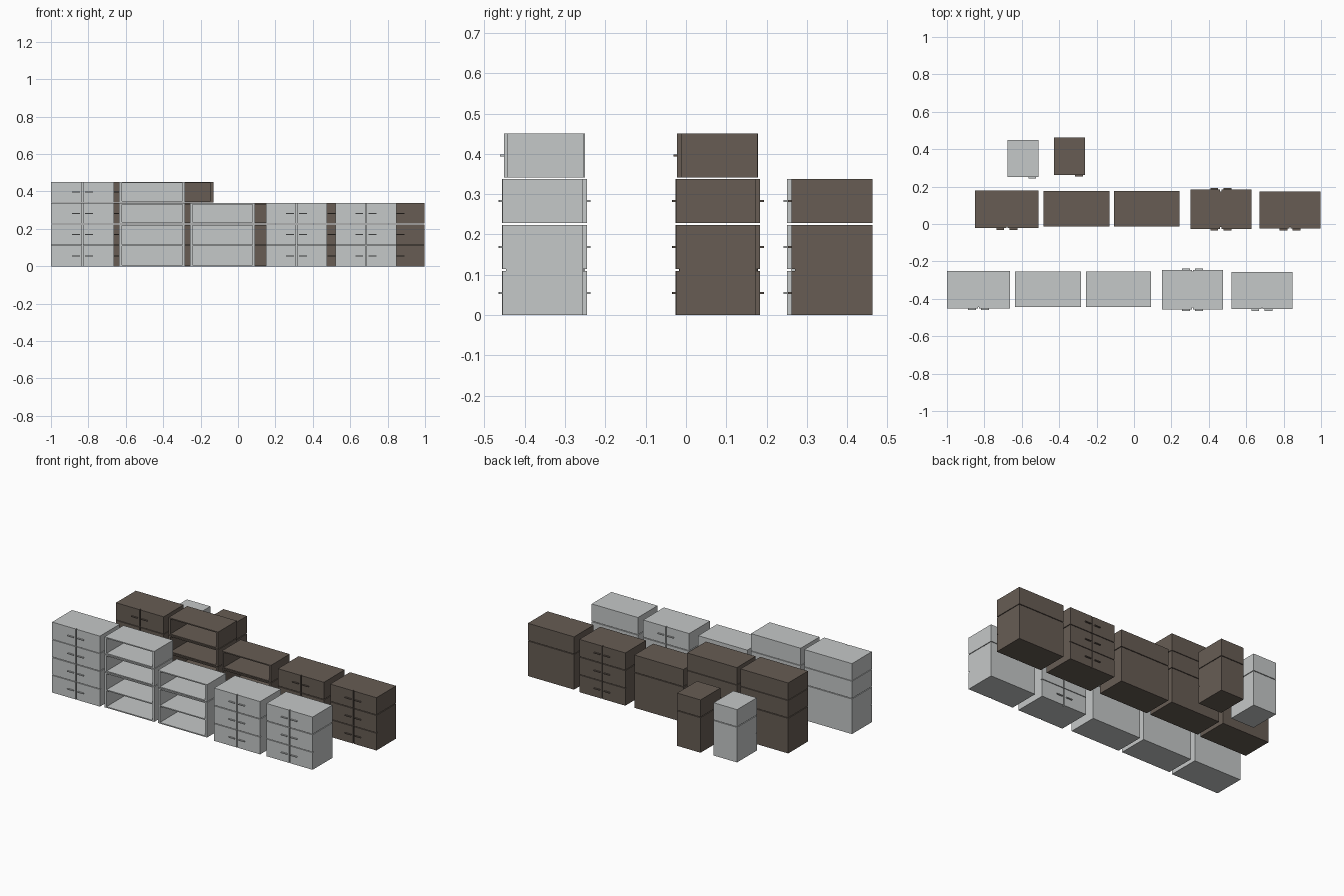
import bpy, bmesh

if "Cube" in bpy.data.objects:
    bpy.data.objects.remove(bpy.data.objects["Cube"])

def material(name, rgb):
    m = bpy.data.materials.new(name)
    m.diffuse_color = (*rgb, 1)
    m.use_nodes = True
    m.node_tree.nodes["Principled BSDF"].inputs["Base Color"].default_value = m.diffuse_color
    return m

GREY = material("light grey", (0.56, 0.58, 0.58))
BROWN = material("dark brown", (0.135, 0.108, 0.088))

LEVEL, GAP, DOOR = 0.1125, 0.004, 0.009
WALL, BOARD = 0.014, 0.007

def boxes(name, mat, items):
    """One object made of boxes given as (x0, x1, y0, y1, z0, z1)."""
    bm = bmesh.new()
    for x0, x1, y0, y1, z0, z1 in items:
        cube = bmesh.ops.create_cube(bm, size=1)
        for v in cube["verts"]:
            v.co = (x1 if v.co.x > 0 else x0,
                    y1 if v.co.y > 0 else y0,
                    z1 if v.co.z > 0 else z0)
    me = bpy.data.meshes.new(name)
    bm.to_mesh(me)
    bm.free()
    me.materials.append(mat)
    ob = bpy.data.objects.new(name, me)
    bpy.context.collection.objects.link(ob)

def modules(levels):
    """A double-height base with single modules stacked on it: (z0, z1, rows)."""
    out = [(0, 2 * LEVEL - 0.001, 2)]
    for i in range(2, levels):
        z = i * (LEVEL + 0.0007)
        out.append((z + 0.002, z + LEVEL - 0.001, 1))
    return out

def cabinet(name, mat, x0, x1, y0, y1, levels, columns=2, sides=(-1,)):
    """Closed cabinet; y0..y1 is the carcass, doors stand in front of it."""
    body, doors, handles = [], [], []
    mid = (x0 + x1) / 2
    for z0, z1, rows in modules(levels):
        body.append((x0, x1, y0, y1, z0, z1))
        h = (z1 - z0) / rows
        for r in range(rows):
            a = z0 + r * h + (GAP / 2 if r else 0)
            b = z0 + (r + 1) * h - (GAP / 2 if r < rows - 1 else 0)
            zc = (a + b) / 2
            for s in sides:
                face = y0 if s < 0 else y1
                d = sorted((face, face + s * DOOR))
                k = sorted((face + s * DOOR, face + s * (DOOR + 0.009)))
                if columns == 2:
                    spans = [(x0, mid - 0.003), (mid + 0.003, x1)]
                    grips = [(mid - 0.056, mid - 0.014), (mid + 0.014, mid + 0.056)]
                else:
                    spans, grips = [(x0, x1)], [(x1 - 0.054, x1 - 0.012)]
                doors += [(*p, *d, a, b) for p in spans]
                handles += [(*g, *k, zc - 0.0025, zc + 0.0025) for g in grips]
    boxes(name + "_body", mat, body)
    boxes(name + "_doors", mat, doors)
    boxes(name + "_handles", mat, handles)

def shelf(name, mat, x0, x1, y0, y1, levels):
    """Open shelf unit with a closed back."""
    parts = []
    for z0, z1, rows in modules(levels):
        parts += [(x0, x0 + WALL, y0, y1, z0, z1), (x1 - WALL, x1, y0, y1, z0, z1),
                  (x0 + WALL, x1 - WALL, y1 - 0.008, y1, z0, z1)]
        for r in range(rows + 1):
            z = z0 + (z1 - z0 - BOARD) * r / rows
            parts.append((x0 + WALL, x1 - WALL, y0, y1 - 0.008, z, z + BOARD))
    boxes(name + "_boards", mat, parts)

# Two matching rows: light grey in front, dark brown behind and shifted right
for label, mat, dx, dy in (("grey", GREY, 0, 0), ("brown", BROWN, 0.151, 0.43)):
    y0, y1 = -0.443 + dy, -0.253 + dy
    cabinet(label + "_tall_cabinet", mat, -1 + dx, -0.662 + dx, y0, y1 + 0.002, 4)
    shelf(label + "_tall_shelf", mat, -0.635 + dx, -0.283 + dx, y0, y1, 4)
    shelf(label + "_low_shelf", mat, -0.257 + dx, 0.091 + dx, y0, y1, 3)
    cabinet(label + "_double_sided_cabinet", mat, 0.15 + dx, 0.476 + dx,
            y0 - 0.004, y1 - 0.002, 3, sides=(-1, 1))
    cabinet(label + "_low_cabinet", mat, 0.52 + dx, 0.847 + dx, y0 - 0.003, y1 - 0.003, 3)

# Narrow cabinets at the back
cabinet("grey_narrow_cabinet", GREY, -0.677, -0.511, 0.260, 0.450, 3, columns=1)
cabinet("brown_narrow_cabinet", BROWN, -0.427, -0.261, 0.271, 0.4625, 3, columns=1)
